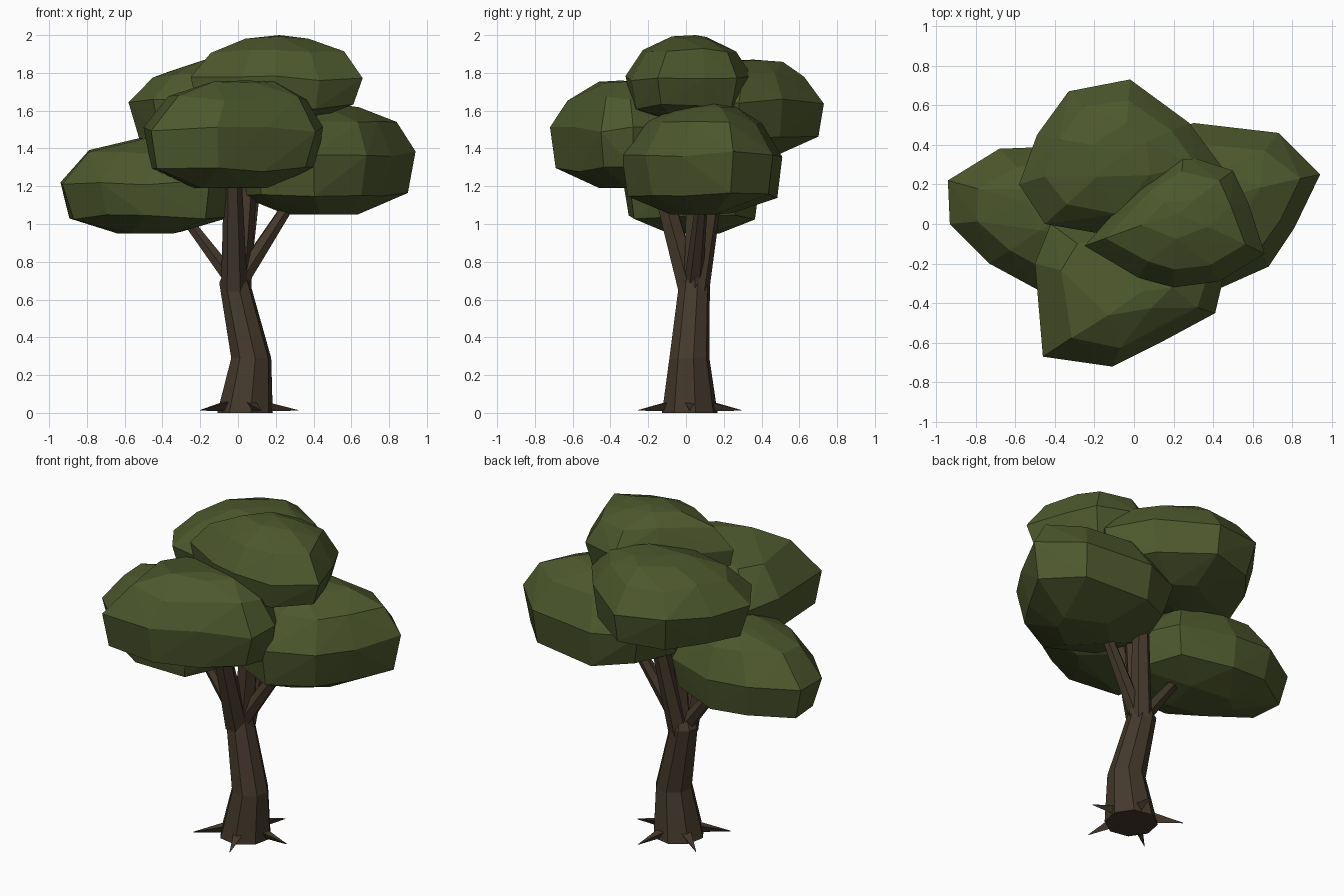
import bpy, bmesh, math, random
from mathutils import Vector, Quaternion

if "Cube" in bpy.data.objects:
    bpy.data.objects.remove(bpy.data.objects["Cube"])

random.seed(4)


def material(name, rgb):
    m = bpy.data.materials.new(name)
    m.diffuse_color = (*rgb, 1)
    m.use_nodes = True
    m.node_tree.nodes["Principled BSDF"].inputs["Base Color"].default_value = m.diffuse_color
    return m


LEAF = material("leaf green", (0.074, 0.097, 0.026))
BARK = material("bark brown", (0.06, 0.041, 0.025))


def finish(name, bm, mat):
    bmesh.ops.recalc_face_normals(bm, faces=bm.faces)
    me = bpy.data.meshes.new(name)
    bm.to_mesh(me)
    bm.free()
    me.materials.append(mat)
    ob = bpy.data.objects.new(name, me)
    bpy.context.collection.objects.link(ob)


def tube(name, stations, sides, phase=0.0, level=False):
    """Faceted tube through (x, y, z, radius) stations; level keeps rings horizontal."""
    bm = bmesh.new()
    pts = [Vector(s[:3]) for s in stations]
    rot = Quaternion() if level else (pts[-1] - pts[0]).to_track_quat('Z', 'Y')
    rings = []
    for p, s in zip(pts, stations):
        ring = []
        for i in range(sides):
            a = phase + math.tau * i / sides
            ring.append(bm.verts.new(p + rot @ Vector((math.cos(a), math.sin(a), 0)) * s[3]))
        rings.append(ring)
    for lo, hi in zip(rings, rings[1:]):
        for i in range(sides):
            j = (i + 1) % sides
            bm.faces.new((lo[i], lo[j], hi[j], hi[i]))
    bm.faces.new(rings[0][::-1])
    bm.faces.new(rings[-1])
    finish(name, bm, BARK)


def clump(name, outline, bottom, mid, peak):
    """Faceted leaf mass: a plan outline repeated in shrinking rings, wrapped by a hull."""
    bm = bmesh.new()
    n = len(outline)
    xs, ys = [p[0] for p in outline], [p[1] for p in outline]
    c = Vector(((min(xs) + max(xs)) / 2, (min(ys) + max(ys)) / 2))
    crest, top = Vector(peak[:2]), peak[2]
    # scale, height, point step, pull of the ring centre towards the peak
    rings = [(0.4, bottom, 2, 0), (0.9, mid + (bottom - mid) * 0.68, 1, 0), (1.0, mid, 1, 0),
             (0.74, mid + (top - mid) * 0.64, 1, 0.3), (0.36, mid + (top - mid) * 0.93, 2, 0.8)]
    for scale, z, step, pull in rings:
        rc = c.lerp(crest, pull)
        for i in range(0, n, step):
            wob = 0.0 if scale == 1.0 else random.uniform(-0.04, 0.04)
            p = rc + (Vector(outline[i]) - c) * (scale + wob)
            dz = random.uniform(-0.015, 0.015)
            bm.verts.new((p.x, p.y, min(max(z + dz, bottom), top)))
    bm.verts.new(peak)
    res = bmesh.ops.convex_hull(bm, input=bm.verts)
    junk = [g for g in res["geom_interior"] if isinstance(g, bmesh.types.BMVert)]
    bmesh.ops.delete(bm, geom=junk, context='VERTS')
    finish(name, bm, LEAF)


# Trunk
tube("trunk", [(0.037, 0.02, 0, 0.15), (0.07, 0.018, 0.29, 0.108),
               (-0.018, 0.045, 0.69, 0.083), (-0.015, 0.045, 0.74, 0.06)], 8, 0.2, True)

# Branches reaching into the crown
tube("front_branch", [(-0.02, 0.02, 0.66, 0.07), (-0.028, -0.16, 1.3, 0.045)], 6)
tube("back_branch", [(0.0, 0.06, 0.66, 0.065), (0.11, 0.19, 1.45, 0.04)], 6, 0.3)
tube("centre_branch", [(0.0, 0.05, 0.66, 0.07), (0.08, 0.05, 1.6, 0.04)], 6, 0.5)
tube("right_branch", [(0.01, 0.04, 0.7, 0.05), (0.32, 0.09, 1.18, 0.03)], 6)
tube("left_branch", [(-0.05, 0.04, 0.73, 0.045), (-0.33, 0.04, 1.1, 0.026)], 6)

# Five pointed roots, flat side up
for i in range(5):
    a = math.tau * i / 5
    dx, dy = math.cos(a), math.sin(a)
    tube(f"root_{i + 1}", [(0.032 + dx * 0.09, 0.02 + dy * 0.09, 0.046, 0.038),
                           (0.032 + dx * 0.287, 0.02 + dy * 0.287, 0.014, 0.002)], 3, -math.pi / 2)

# Leaf clumps
clump("left_leaves", [(-0.94, 0.22), (-0.93, 0.0), (-0.73, -0.2), (-0.49, -0.33), (-0.15, -0.3),
                      (0.03, -0.02), (-0.1, 0.28), (-0.42, 0.39), (-0.68, 0.38)],
      0.95, 1.22, (-0.36, 0.05, 1.47))
clump("right_leaves", [(0.94, 0.25), (0.73, 0.46), (0.3, 0.51), (0.05, 0.4), (-0.03, 0.1),
                       (0.1, -0.2), (0.4, -0.34), (0.68, -0.215), (0.81, -0.02)],
      1.05, 1.37, (0.48, 0.14, 1.64))
clump("front_leaves", [(-0.46, -0.67), (-0.11, -0.72), (0.15, -0.59), (0.41, -0.45), (0.45, -0.28),
                       (0.3, -0.02), (0.0, 0.06), (-0.42, 0.0), (-0.5, -0.2)],
      1.19, 1.5, (0.04, -0.34, 1.76))
clump("back_leaves", [(-0.02, 0.73), (-0.33, 0.67), (-0.49, 0.45), (-0.58, 0.2), (-0.45, 0.0),
                      (-0.1, -0.06), (0.3, 0.03), (0.45, 0.28), (0.28, 0.51)],
      1.36, 1.65, (-0.05, 0.36, 1.87))
clump("top_leaves", [(-0.25, -0.11), (0.02, -0.27), (0.2, -0.32), (0.43, -0.29), (0.66, -0.15),
                     (0.58, 0.1), (0.5, 0.27), (0.25, 0.35), (0.03, 0.2)],
      1.55, 1.77, (0.22, 0.05, 2.0))
